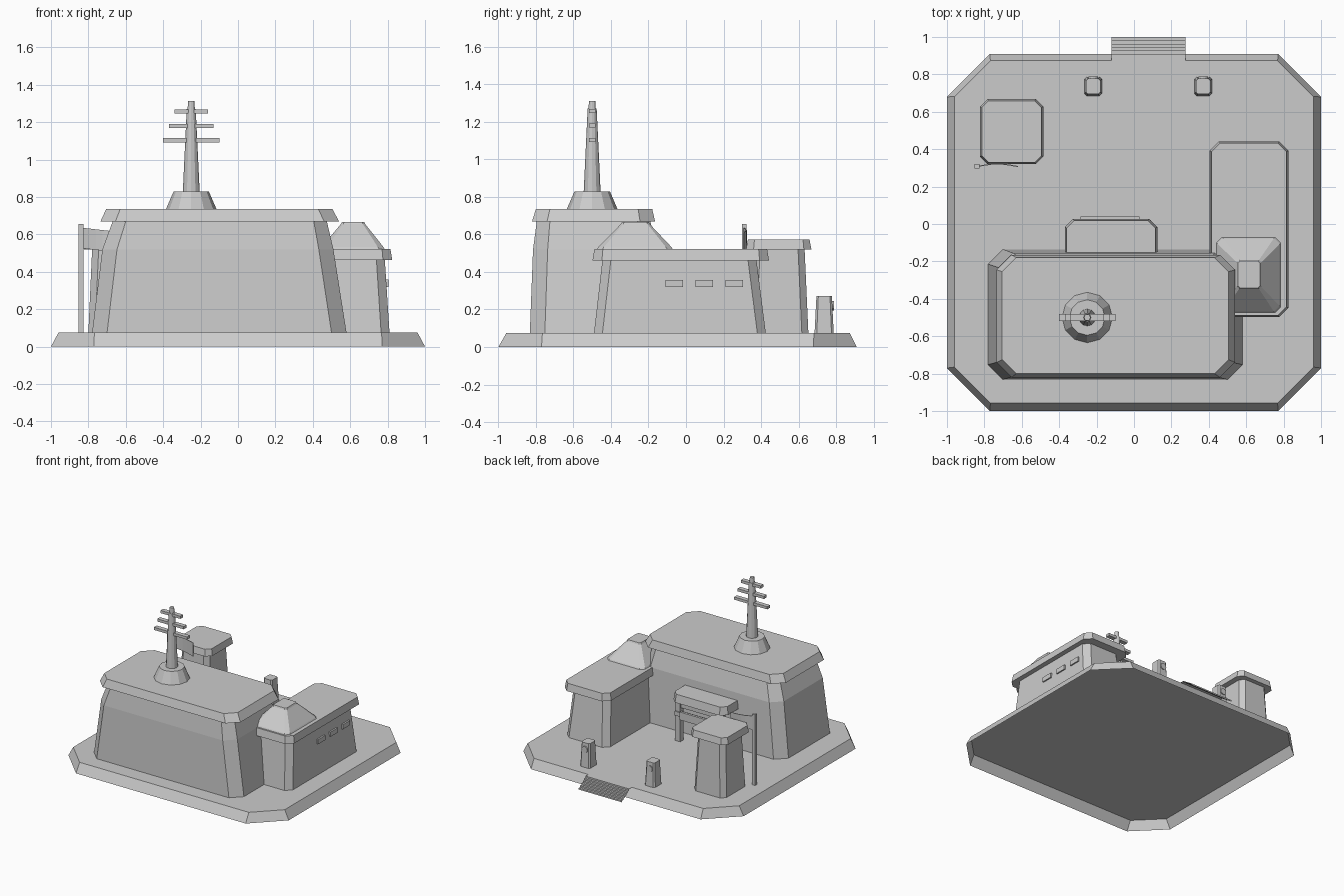
import bpy, bmesh, math
from mathutils import Matrix

cube = bpy.data.objects.get("Cube")
if cube:
    bpy.data.objects.remove(cube, do_unlink=True)

grey = bpy.data.materials.new("plain_grey")
grey.use_nodes = True
tone = (0.6, 0.6, 0.6, 1)
grey.diffuse_color = tone
grey.node_tree.nodes["Principled BSDF"].inputs["Base Color"].default_value = tone


def finish(name, bm):
    bmesh.ops.recalc_face_normals(bm, faces=bm.faces)
    mesh = bpy.data.meshes.new(name)
    bm.to_mesh(mesh)
    bm.free()
    mesh.materials.append(grey)
    obj = bpy.data.objects.new(name, mesh)
    bpy.context.collection.objects.link(obj)
    return obj


def block(name, *levels, floor=False):
    """Stack of corner-cut rectangles: x0, x1, y0, y1, corner cut, z."""
    bm = bmesh.new()
    rings = []
    for x0, x1, y0, y1, c, z in levels:
        outline = [(x0 + c, y0), (x1 - c, y0), (x1, y0 + c), (x1, y1 - c),
                   (x1 - c, y1), (x0 + c, y1), (x0, y1 - c), (x0, y0 + c)]
        rings.append([bm.verts.new((x, y, z)) for x, y in outline])
    bm.faces.new(rings[-1])
    if floor:
        bm.faces.new(rings[0])
    for low, high in zip(rings, rings[1:]):
        for i in range(8):
            j = (i + 1) % 8
            bm.faces.new((low[i], low[j], high[j], high[i]))
    return finish(name, bm)


def sheet(name, rows):
    """Strip of quads between pairs of points."""
    bm = bmesh.new()
    pairs = [[bm.verts.new(p) for p in row] for row in rows]
    for a, b in zip(pairs, pairs[1:]):
        bm.faces.new((a[0], b[0], b[1], a[1]))
    return finish(name, bm)


def box(name, x0, x1, y0, y1, z0, z1):
    bm = bmesh.new()
    size = Matrix.Diagonal((x1 - x0, y1 - y0, z1 - z0, 1))
    place = Matrix.Translation(((x0 + x1) / 2, (y0 + y1) / 2, (z0 + z1) / 2))
    bmesh.ops.create_cube(bm, size=1, matrix=place @ size)
    return finish(name, bm)


def cone(name, x, y, z0, z1, r0, r1, sides, turn=Matrix()):
    bm = bmesh.new()
    place = Matrix.Translation((x, y, (z0 + z1) / 2)) @ turn
    bmesh.ops.create_cone(bm, cap_ends=True, segments=sides, radius1=r0,
                          radius2=r1, depth=z1 - z0, matrix=place)
    return finish(name, bm)


G = 0.075  # top of the plinth

# Hollow plinth and folded steps
block("plinth", (-1, 1, -1, 0.91, 0.23, 0), (-0.96, 0.96, -0.957, 0.873, 0.192, G))
steps = 6
profile = [(0.87, G)]
for i in range(steps):
    y = 0.89 + 0.11 * (i + 1) / steps
    profile += [(y, G * (steps - i) / steps), (y, G * (steps - i - 1) / steps)]
sheet("steps", [((-0.12, y, z), (0.275, y, z)) for y, z in profile])

# Main hall
block("main_hall",
      (-0.78, 0.58, -0.832, -0.135, 0.08, G),
      (-0.725, 0.51, -0.815, -0.155, 0.078, 0.52),
      (-0.67, 0.475, -0.795, -0.19, 0.07, 0.67))
block("main_roof",
      (-0.735, 0.54, -0.82, -0.165, 0.08, 0.67),
      (-0.705, 0.505, -0.80, -0.18, 0.075, 0.735), floor=True)

# Mast on the roof
MX, MY = -0.25, -0.5
cone("mast_base", MX, MY, 0.735, 0.828, 0.135, 0.095, 12)
cone("mast", MX, MY, 0.828, 1.27, 0.045, 0.024, 12)
cone("mast_tip", MX, MY, 1.26, 1.312, 0.02, 0.017, 12)
for i in range(3):
    z, half = 1.103 + 0.077 * i, 0.15 - 0.03 * i
    box(f"mast_crossbar_{i + 1}", MX - half, MX + half, MY - 0.018, MY + 0.018,
        z - 0.011, z + 0.011)

# Side wing with a hipped lantern
block("wing",
      (0.42, 0.81, -0.49, 0.425, 0.045, G),
      (0.45, 0.785, -0.445, 0.375, 0.045, 0.465))
block("wing_roof",
      (0.405, 0.825, -0.498, 0.442, 0.05, 0.462),
      (0.415, 0.815, -0.488, 0.432, 0.045, 0.522), floor=True)
block("wing_lantern",
      (0.44, 0.785, -0.475, -0.07, 0.03, 0.52),
      (0.447, 0.778, -0.468, -0.077, 0.03, 0.532),
      (0.55, 0.68, -0.347, -0.193, 0.012, 0.655),
      (0.556, 0.674, -0.341, -0.199, 0.012, 0.667))
for i in range(3):
    y = -0.11 + 0.16 * i
    box(f"wing_window_{i + 1}", 0.77, 0.805, y, y + 0.093, 0.32, 0.358)

# Corner tower
block("tower",
      (-0.80, -0.51, 0.34, 0.652, 0.035, G),
      (-0.78, -0.53, 0.36, 0.632, 0.035, 0.52))
block("tower_roof",
      (-0.823, -0.485, 0.32, 0.668, 0.04, 0.52),
      (-0.813, -0.495, 0.33, 0.658, 0.035, 0.574), floor=True)

# Pole with a gently bowed flag
box("flagpole", -0.852, -0.826, 0.298, 0.322, G, 0.655)
rows = []
for i in range(7):
    x = -0.83 + 0.035 * i
    y = 0.312 + 0.012 * math.sin(i * 0.55)
    rows.append([(x, y, z - 0.004 * i) for z in (0.525, 0.635)])
flag = sheet("flag", rows)
flag.modifiers.new("thickness", "SOLIDIFY").thickness = 0.006

# Entrance porch
block("porch_roof",
      (-0.37, 0.125, -0.22, 0.028, 0.045, 0.395),
      (-0.36, 0.115, -0.22, 0.018, 0.04, 0.46), floor=True)
box("porch_beam", -0.33, 0.09, -0.03, 0.0, 0.35, 0.40)
box("porch_sign", -0.285, 0.03, 0.02, 0.04, 0.27, 0.335)
box("porch_sign_rail", -0.33, 0.09, -0.01, 0.022, 0.285, 0.32)
for side, x in (("right", -0.335), ("left", 0.045)):
    box(f"porch_post_{side}", x, x + 0.045, -0.035, 0.012, G, 0.40)

# Gate pillars with round lamps
for side, x in (("right", -0.218), ("left", 0.37)):
    block(f"gate_pillar_{side}",
          (x - 0.046, x + 0.046, 0.685, 0.787, 0.012, G),
          (x - 0.038, x + 0.038, 0.695, 0.777, 0.01, 0.272))
    cone(f"gate_lamp_{side}", x, 0.773, 0.205, 0.235, 0.026, 0.026, 12,
         Matrix.Rotation(math.pi / 2, 4, "X"))
